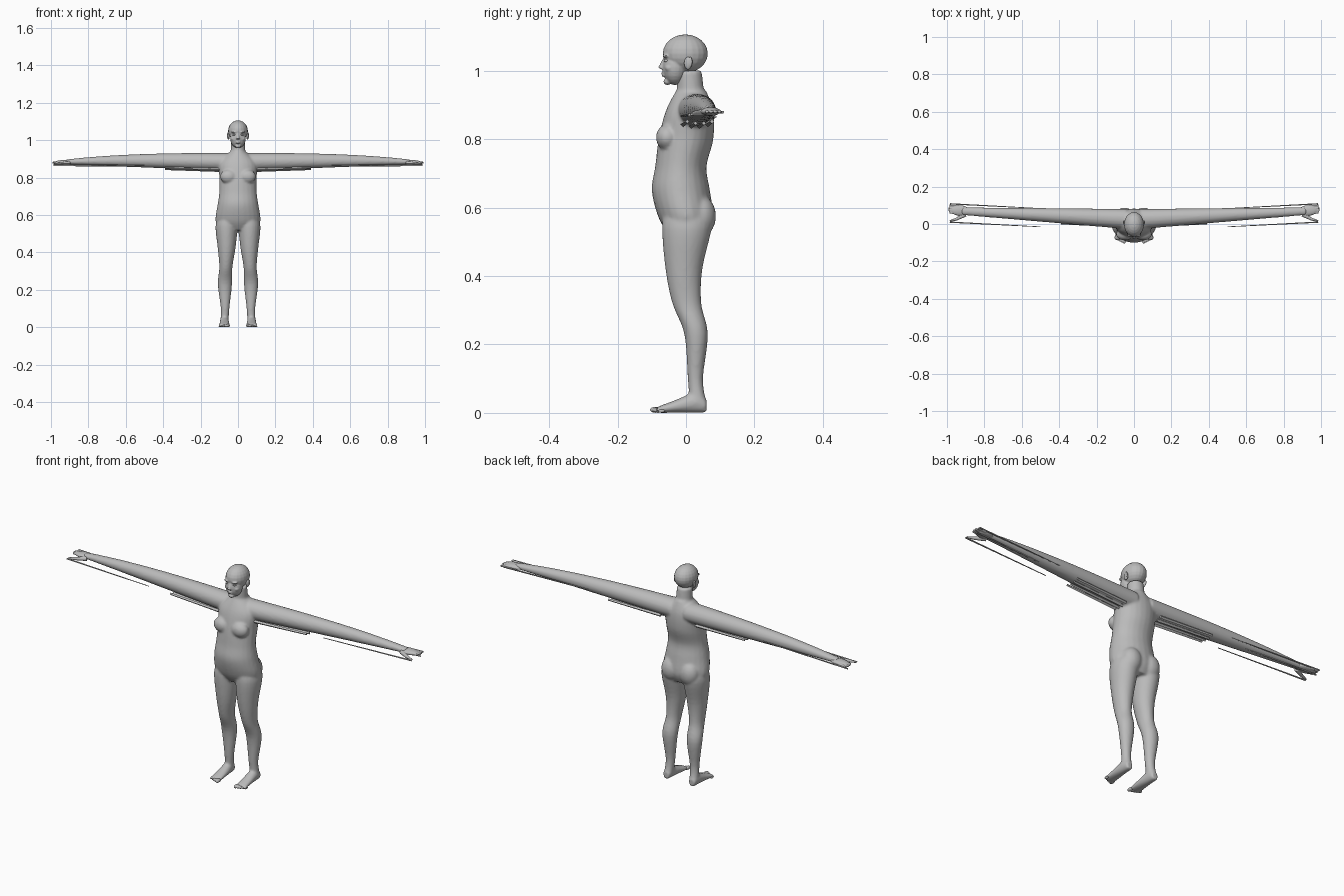
import bpy, bmesh, math
from mathutils import Matrix, Vector

cube = bpy.data.objects.get("Cube")
if cube:
    bpy.data.objects.remove(cube, do_unlink=True)

GREY = (.5, .5, .5, 1)
clay = bpy.data.materials.new("clay_grey")
clay.use_nodes = True
clay.diffuse_color = GREY
clay.node_tree.nodes["Principled BSDF"].inputs["Base Color"].default_value = GREY


def spline(before, start, end, after, t):
    """Smooth in-between section of four neighbouring key sections."""
    def blend(p, q, r, s):
        cubic = 3 * q - p - 3 * r + s
        square = 2 * p - 5 * q + 4 * r - s
        return q + t * (r - p + t * (square + t * cubic)) / 2
    return [blend(*values) for values in zip(before, start, end, after)]


def loft(bm, axis, rows, side=1, sides=24, steps=5):
    """Oval sections; each row is position, then low/high extents on the two other axes."""
    keys = [rows[0], *rows, rows[-1]]
    sections = [spline(*keys[i:i + 4], step / steps)
                for i in range(len(rows) - 1) for step in range(steps)]
    rings = []
    for position, low_a, high_a, low_b, high_b in sections + [rows[-1]]:
        ring = []
        for k in range(sides):
            angle = math.tau * k / sides
            point = [(low_a + high_a + (high_a - low_a) * math.cos(angle)) / 2,
                     (low_b + high_b + (high_b - low_b) * math.sin(angle)) / 2]
            point.insert("xyz".index(axis), position)
            point[0] *= side
            ring.append(bm.verts.new(point))
        rings.append(ring)
    for lower, upper in zip(rings, rings[1:]):
        for k in range(sides):
            bm.faces.new((lower[k - 1], lower[k], upper[k], upper[k - 1]))
    bm.faces.new(rings[0])
    bm.faces.new(rings[-1])


def ball(bm, centre, size):
    placement = Matrix.Translation(centre) @ Matrix.Diagonal((*size, 1))
    bmesh.ops.create_uvsphere(bm, u_segments=20, v_segments=12, radius=1, matrix=placement)


def rod(bm, start, end, start_radius, end_radius, sides=12):
    start, end = Vector(start), Vector(end)
    direction = end - start
    turn = direction.to_track_quat('Z', 'Y').to_matrix().to_4x4()
    bmesh.ops.create_cone(bm, cap_ends=True, segments=sides, radius1=start_radius,
                          radius2=end_radius, depth=direction.length,
                          matrix=Matrix.Translation((start + end) / 2) @ turn)


def finish(name, bm, voxel=0, smoothing=3):
    """Make the object; a voxel size fuses its overlapping pieces into one skin."""
    bmesh.ops.recalc_face_normals(bm, faces=bm.faces)
    mesh = bpy.data.meshes.new(name)
    bm.to_mesh(mesh)
    bm.free()
    mesh.materials.append(clay)
    obj = bpy.data.objects.new(name, mesh)
    bpy.context.collection.objects.link(obj)
    if voxel:
        fuse = obj.modifiers.new("fuse", 'REMESH')
        fuse.mode = 'VOXEL'
        fuse.voxel_size = voxel
        fuse.use_smooth_shade = True
        soften = obj.modifiers.new("soften", 'SMOOTH')
        soften.factor = .5
        soften.iterations = smoothing


def arm_section(x):
    """The arm narrows steadily from the shoulder to the wrist."""
    front, back = -.03 + .085 * x, .08 + .01 * x
    bottom, top = .834 + .04 * x, .932 - .045 * x ** 3
    return x, front, back, bottom, top


# Torso: height, half width, front, back
torso = [(.52, .09, -.05, .06), (.57, .12, -.08, .08), (.65, .11, -.1, .07),
         (.72, .1, -.09, .06), (.8, .1, -.08, .08), (.88, .1, -.06, .08),
         (.94, .04, -.03, .06)]
# Leg: height, inner side, outer side, front, back
leg = [(.03, .05, .095, .01, .06), (.1, .046, .092, .005, .05),
       (.23, .032, .108, -.005, .064), (.32, .03, .1, -.04, .045),
       (.42, .014, .108, -.06, .048), (.54, .002, .12, -.07, .075),
       (.6, .01, .1, -.06, .07)]
# Foot: depth, inner side, outer side, sole, top
foot = [(.06, .056, .09, 0, .04), (.03, .05, .096, 0, .06),
        (-.04, .045, .1, 0, .034), (-.085, .044, .104, 0, .017)]

# Body: torso, neck, bust, seat, legs, feet and arms in one skin
body = bmesh.new()
loft(body, "z", [(z, -half, half, front, back) for z, half, front, back in torso])
rod(body, (0, .015, .9), (0, .01, 1), .042, .036, sides=24)
for side in (1, -1):
    loft(body, "z", leg, side)
    loft(body, "y", foot, side)
    loft(body, "x", [arm_section(.04 + .11 * i) for i in range(9)], side)
    ball(body, (side * .05, -.055, .805), (.046, .033, .038))
    ball(body, (side * .052, .043, .575), (.05, .045, .06))
finish("body", body, voxel=.006, smoothing=5)

# Head: cranium, face, nose, lips, chin, brows and cheeks
head = bmesh.new()
ball(head, (0, -.002, 1.05), (.053, .066, .056))
ball(head, (0, -.032, 1.01), (.042, .037, .052))
rod(head, (0, -.06, 1.04), (0, -.072, 1.005), .004, .011)
for z in (.993, .986):
    ball(head, (0, -.063, z), (.014, .009, .004))
ball(head, (0, -.054, .968), (.015, .012, .01))
for side in (1, -1):
    ball(head, (side * .02, -.058, 1.043), (.017, .011, .005))
    ball(head, (side * .025, -.048, 1.008), (.014, .014, .012))
finish("head", head, voxel=.003)

for side, label in ((1, "left"), (-1, "right")):
    eye = bmesh.new()
    ball(eye, (side * .02, -.057, 1.029), (.01, .008, .005))
    finish(label + "_eye", eye, voxel=.0015)

    ear = bmesh.new()
    ball(ear, (side * .051, .006, 1.022), (.007, .012, .019))
    ball(ear, (side * .055, .013, 1.026), (.004, .006, .015))
    finish(label + "_ear", ear, voxel=.002)

    # Toes, shrinking outward
    toes = bmesh.new()
    for i in range(5):
        radius = .009 - .0008 * i
        ball(toes, (side * (.052 + .0115 * i), -.088 + .004 * i, radius),
             (radius, 2 * radius, radius))
    finish(label + "_toes", toes, voxel=.0025)

    # Hand: flat palm, four fingers and a spread thumb
    hand = bmesh.new()
    ball(hand, (side * .93, .072, .881), (.05, .028, .013))
    for i in range(4):
        y = .058 + .0125 * i
        tip = .995 - .006 * abs(i - 1.5)
        rod(hand, (side * .94, y, .881), (side * tip, y + .003, .88), .007, .005)
    knuckle = (side * .95, .026, .875)
    rod(hand, (side * .9, .05, .878), knuckle, .011, .008)
    rod(hand, knuckle, (side * .985, .016, .872), .008, .004)
    finish(label + "_hand", hand, voxel=.0025)

    # Thin loose slivers along the forearm
    slivers = bmesh.new()
    for y, z in ((-.015, .868), (.06, .862), (.083, .876)):
        rod(slivers, (side * .5, y, z), (side * .985, y + .025, z + .003),
            .002, .004, sides=6)
    finish(label + "_forearm_slivers", slivers)

    # Long narrow folds under the upper arm
    folds = bmesh.new()
    for i in range(4):
        y = -.008 + .024 * i
        z = .836 + .005 * abs(i - 1.5)
        rod(folds, (side * .1, y, z), (side * .39, y + .012, z + .008),
            .008, .006, sides=4)
    finish(label + "_arm_folds", folds)
